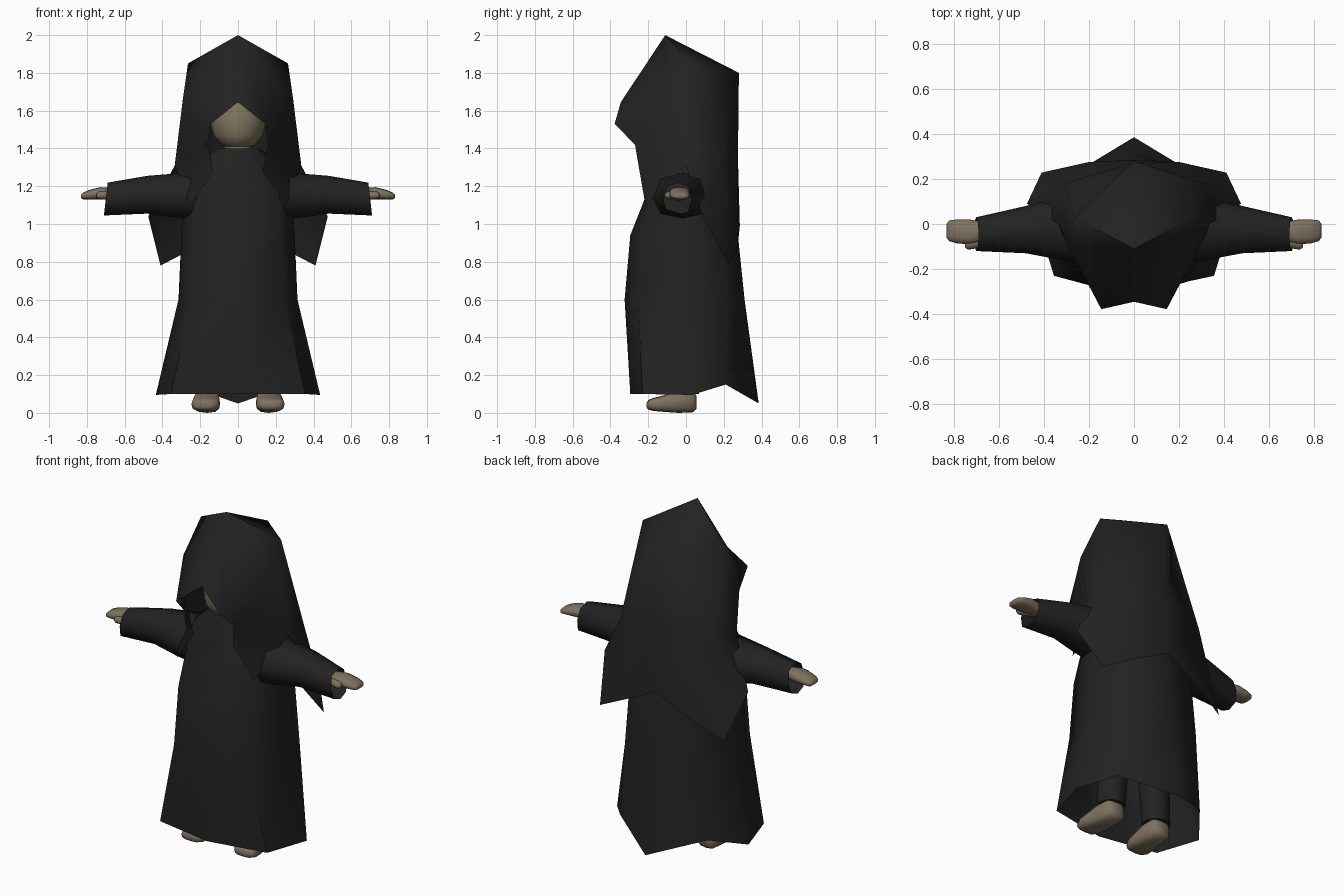
import bpy, bmesh, math
from mathutils import Vector


def material(name, rgb):
    m = bpy.data.materials.new(name)
    m.diffuse_color = (*rgb, 1)
    return m


CLOTH = material("black cloth", (0.016, 0.016, 0.016))
SKIN = material("dull tan skin", (0.21, 0.17, 0.115))


def make(name, verts, faces, mat, angle=60):
    bm = bmesh.new()
    vs = [bm.verts.new(v) for v in verts]
    for f in faces:
        bm.faces.new([vs[i] for i in f])
    bmesh.ops.remove_doubles(bm, verts=bm.verts, dist=0.0005)
    bmesh.ops.recalc_face_normals(bm, faces=bm.faces)
    me = bpy.data.meshes.new(name)
    bm.to_mesh(me)
    bm.free()
    me.materials.append(mat)
    ob = bpy.data.objects.new(name, me)
    bpy.context.collection.objects.link(ob)
    bpy.ops.object.select_all(action='DESELECT')
    ob.select_set(True)
    bpy.context.view_layer.objects.active = ob
    bpy.ops.object.shade_smooth_by_angle(angle=math.radians(angle))
    return ob


def loft(name, rings, mat, caps=False, angle=60):
    """Skin a list of equal-length closed rings."""
    n = len(rings[0])
    verts = [p for r in rings for p in r]
    faces = [(k * n + i, k * n + (i + 1) % n, (k + 1) * n + (i + 1) % n, (k + 1) * n + i)
             for k in range(len(rings) - 1) for i in range(n)]
    if caps:
        faces += [tuple(range(n)), tuple(range(len(verts) - n, len(verts)))]
    return make(name, verts, faces, mat, angle)


def oval(c, u, v, n, power=1.0):
    """Ring of n points about c; power below 1 makes it boxier."""
    c, u, v = Vector(c), Vector(u), Vector(v)
    ring = []
    for i in range(n):
        a = 2 * math.pi * i / n
        co, si = math.cos(a), math.sin(a)
        ring.append(c + u * math.copysign(abs(co) ** power, co) + v * math.copysign(abs(si) ** power, si))
    return ring


# Robe: eight-sided rings, each (z, half width, front y, back y)
def robe_ring(z, w, f, b):
    half = [(w * 0.78, f * 0.78, z), (w, 0, z), (w * 0.76, b * 0.76, z)]
    return [(0, f, z)] + half + [(0, b, z)] + [(-x, y, zz) for x, y, zz in reversed(half)]


hem_half = [(0.355, -0.23, 0.1), (0.435, 0.03, 0.095), (0.29, 0.21, 0.15)]
hem = [(0, -0.295, 0.1)] + hem_half + [(0, 0.385, 0.05)] + [(-x, y, z) for x, y, z in reversed(hem_half)]
loft("robe", [hem] + [robe_ring(*r) for r in (
    (0.6, 0.315, -0.325, 0.31), (0.94, 0.30, -0.295, 0.275), (1.13, 0.29, -0.22, 0.22),
    (1.27, 0.27, -0.19, 0.18), (1.4, 0.115, -0.17, 0.08))], CLOTH)

# Hood and cape: one open sheet, right half listed then mirrored
H = [(0, -0.11, 2.0), (0, -0.345, 1.645), (0, 0.28, 1.8), (0, 0.275, 1.35), (0, 0.285, 0.99),
     (0.265, 0.03, 1.85), (0.292, -0.1, 1.66), (0.145, -0.378, 1.53), (0.16, -0.27, 1.42),
     (0.13, -0.235, 1.28), (0.255, -0.215, 1.1), (0.335, 0.0, 1.31), (0.475, 0.09, 1.04),
     (0.41, 0.228, 0.78), (0.31, 0.18, 1.3), (0.2, 0.275, 0.89)]
HF = [(0, 1, 7, 6), (0, 6, 5), (0, 5, 2), (2, 5, 14, 3), (5, 6, 11, 14), (6, 7, 8), (6, 8, 11),
      (8, 9, 10, 11), (11, 12, 14), (14, 12, 13), (14, 13, 15), (3, 14, 15, 4)]
n = len(H)
make("hood_cape", H + [(-x, y, z) for x, y, z in H],
     HF + [tuple(i + n for i in reversed(f)) for f in HF], CLOTH, 70)

# Head and neck inside the hood: (z, half width, centre y, half depth)
loft("head", [oval((0, y, z), (w, 0, 0), (0, d, 0), 12) for z, w, y, d in (
    (1.3, 0.07, -0.07, 0.07), (1.41, 0.075, -0.07, 0.08), (1.415, 0.085, -0.1, 0.1),
    (1.47, 0.13, -0.09, 0.14), (1.56, 0.155, -0.06, 0.17), (1.66, 0.15, -0.04, 0.16),
    (1.74, 0.09, -0.03, 0.1), (1.76, 0.03, -0.03, 0.03))], SKIN, True)

for side, s in (("right", 1), ("left", -1)):
    # Sleeve: open tube, deeper at the cuff's lower edge: (x, y, half depth, z, half height, cuff lean)
    loft(side + "_sleeve", [oval((s * x, y, z), (0, d, 0), (-s * t, 0, h), 8, 0.8)
                            for x, y, d, z, h, t in (
        (0.22, -0.01, 0.17, 1.15, 0.125, 0), (0.32, -0.02, 0.14, 1.15, 0.118, 0),
        (0.48, -0.025, 0.105, 1.155, 0.1, 0), (0.7, -0.045, 0.075, 1.132, 0.087, 0.01))], CLOTH)

    # Hand: flattened mitt running out of the sleeve
    loft(side + "_hand", [oval((s * x, y, z), (0, d, 0), (0, 0, h), 12, 0.8) for x, y, d, z, h in (
        (0.58, -0.03, 0.035, 1.15, 0.03), (0.68, -0.035, 0.045, 1.16, 0.032),
        (0.73, -0.035, 0.055, 1.162, 0.033), (0.785, -0.033, 0.053, 1.155, 0.026),
        (0.82, -0.03, 0.046, 1.148, 0.018), (0.832, -0.03, 0.03, 1.147, 0.008))], SKIN, True)
    loft(side + "_thumb", [oval((s * x, y, 1.152), (0, d, 0), (0, 0, h), 8) for x, y, d, h in (
        (0.65, -0.06, 0.02, 0.02), (0.70, -0.082, 0.026, 0.022),
        (0.735, -0.092, 0.022, 0.02), (0.75, -0.094, 0.01, 0.01))], SKIN, True)

    # Foot: rounded block from heel to toe
    loft(side + "_foot", [oval((s * x, y, (top + low) / 2), (w, 0, 0), (0, 0, (top - low) / 2), 12, 0.65)
                          for y, x, w, low, top in (
        (0.055, 0.16, 0.04, 0.02, 0.09), (0.035, 0.16, 0.062, 0.003, 0.125),
        (-0.04, 0.163, 0.066, 0.0, 0.125), (-0.11, 0.168, 0.074, 0.005, 0.095),
        (-0.17, 0.172, 0.075, 0.01, 0.08), (-0.2, 0.175, 0.06, 0.018, 0.068),
        (-0.208, 0.175, 0.035, 0.028, 0.055))], SKIN, True)

    # Trouser leg hidden under the robe
    loft(side + "_leg", [oval((s * x, y, z), (r, 0, 0), (0, r, 0), 10) for z, x, y, r in (
        (0.1, 0.16, -0.005, 0.078), (0.35, 0.145, -0.005, 0.085), (0.7, 0.12, 0, 0.11))], CLOTH, True)
